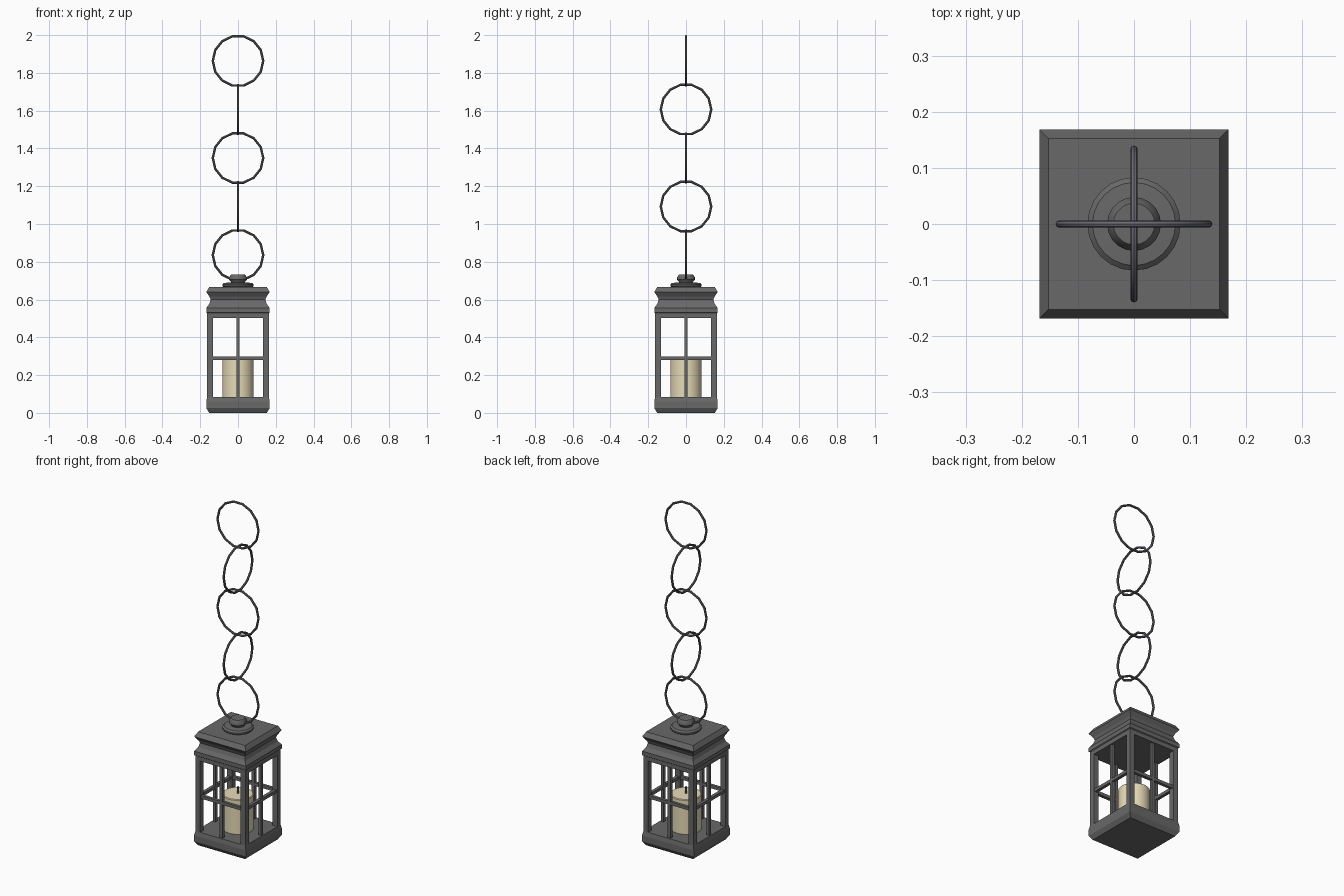
import bpy, bmesh
from math import pi, cos, sin, sqrt
from mathutils import Matrix

if "Cube" in bpy.data.objects:
    bpy.data.objects.remove(bpy.data.objects["Cube"])


def mat(name, rgb):
    m = bpy.data.materials.new(name)
    m.diffuse_color = (*rgb, 1)
    m.use_nodes = True
    m.node_tree.nodes["Principled BSDF"].inputs["Base Color"].default_value = m.diffuse_color
    return m


IRON = mat("dark_iron", (0.14, 0.14, 0.14))
STEEL = mat("chain_steel", (0.15, 0.15, 0.17))
WAX = mat("cream_wax", (0.80, 0.71, 0.48))


def finish(name, bm, material, smooth=False):
    bmesh.ops.recalc_face_normals(bm, faces=bm.faces)
    me = bpy.data.meshes.new(name)
    bm.to_mesh(me)
    bm.free()
    ob = bpy.data.objects.new(name, me)
    bpy.context.collection.objects.link(ob)
    me.materials.append(material)
    if smooth:
        bpy.ops.object.select_all(action='DESELECT')
        ob.select_set(True)
        bpy.context.view_layer.objects.active = ob
        bpy.ops.object.shade_smooth_by_angle(angle=0.6)
    return ob


def lathe(name, profile, sides, material, smooth=False):
    """Closed solid from (radius, z) pairs; 4 sides gives a square of that half-width."""
    bm = bmesh.new()
    k, off = (sqrt(2), pi / 4) if sides == 4 else (1, 0)
    rings = [[bm.verts.new((k * r * cos(off + 2 * pi * i / sides),
                            k * r * sin(off + 2 * pi * i / sides), z))
              for i in range(sides)] for r, z in profile]
    for a, b in zip(rings, rings[1:]):
        for i in range(sides):
            j = (i + 1) % sides
            bm.faces.new((a[i], a[j], b[j], b[i]))
    bm.faces.new(rings[0])
    bm.faces.new(rings[-1])
    return finish(name, bm, material, smooth)


def boxes(name, items, material):
    """Boxes given as (centre, size), joined in one mesh."""
    bm = bmesh.new()
    for c, s in items:
        bmesh.ops.create_cube(bm, size=1, matrix=Matrix.Translation(c) @ Matrix.Diagonal((*s, 1)))
    return finish(name, bm, material)


def chain_link(name, z, in_yz, R=0.1335, r=0.0065, n=14, m=8):
    bm = bmesh.new()
    loops = []
    for i in range(n):
        a = 2 * pi * i / n
        loop = []
        for j in range(m):
            b = 2 * pi * j / m
            d, h = (R + r * cos(b)) * cos(a), z + (R + r * cos(b)) * sin(a)
            w = r * sin(b)
            loop.append(bm.verts.new((w, d, h) if in_yz else (d, w, h)))
        loops.append(loop)
    for i in range(n):
        p, q = loops[i], loops[(i + 1) % n]
        for j in range(m):
            k = (j + 1) % m
            bm.faces.new((p[j], p[k], q[k], q[j]))
    finish(name, bm, STEEL, True)


# Square base and moulded roof
lathe("base", [(0.152, 0), (0.168, 0.025), (0.168, 0.06), (0.163, 0.085)], 4, IRON)
lathe("roof", [(0.163, 0.503), (0.163, 0.528), (0.168, 0.532), (0.168, 0.555),
               (0.152, 0.577), (0.145, 0.60), (0.152, 0.617), (0.168, 0.64),
               (0.152, 0.667)], 4, IRON)

# Corner posts
Z0, Z1 = 0.08, 0.508
ZC, H = (Z0 + Z1) / 2, Z1 - Z0
boxes("corner_posts", [((sx * 0.1475, sy * 0.1475, ZC), (0.031, 0.031, H))
                       for sx in (-1, 1) for sy in (-1, 1)], IRON)

# Window bars on all four sides
bars = []
for s in (-1, 1):
    p = s * 0.148
    bars += [((0, p, ZC), (0.018, 0.018, H)), ((p, 0, ZC), (0.018, 0.018, H)),
             ((0, p, 0.29), (0.27, 0.018, 0.018)), ((p, 0, 0.29), (0.018, 0.27, 0.018))]
boxes("window_bars", bars, IRON)

# Candle and wick
lathe("candle", [(0.083, 0.083), (0.083, 0.284), (0.079, 0.288)], 32, WAX, True)
lathe("wick", [(0.005, 0.286), (0.005, 0.325), (0.003, 0.33)], 8, IRON, True)

# Round collar and knob on the roof
lathe("collar", [(0.076, 0.665), (0.083, 0.672), (0.083, 0.680), (0.074, 0.688), (0.045, 0.690)],
      24, IRON, True)
lathe("knob", [(0.036, 0.688), (0.038, 0.695), (0.048, 0.706), (0.048, 0.716), (0.037, 0.733)],
      20, IRON, True)

# Chain of alternating links
for i in range(5):
    chain_link(f"chain_link_{i + 1}", 0.8355 + 0.257 * i, i % 2 == 1)
